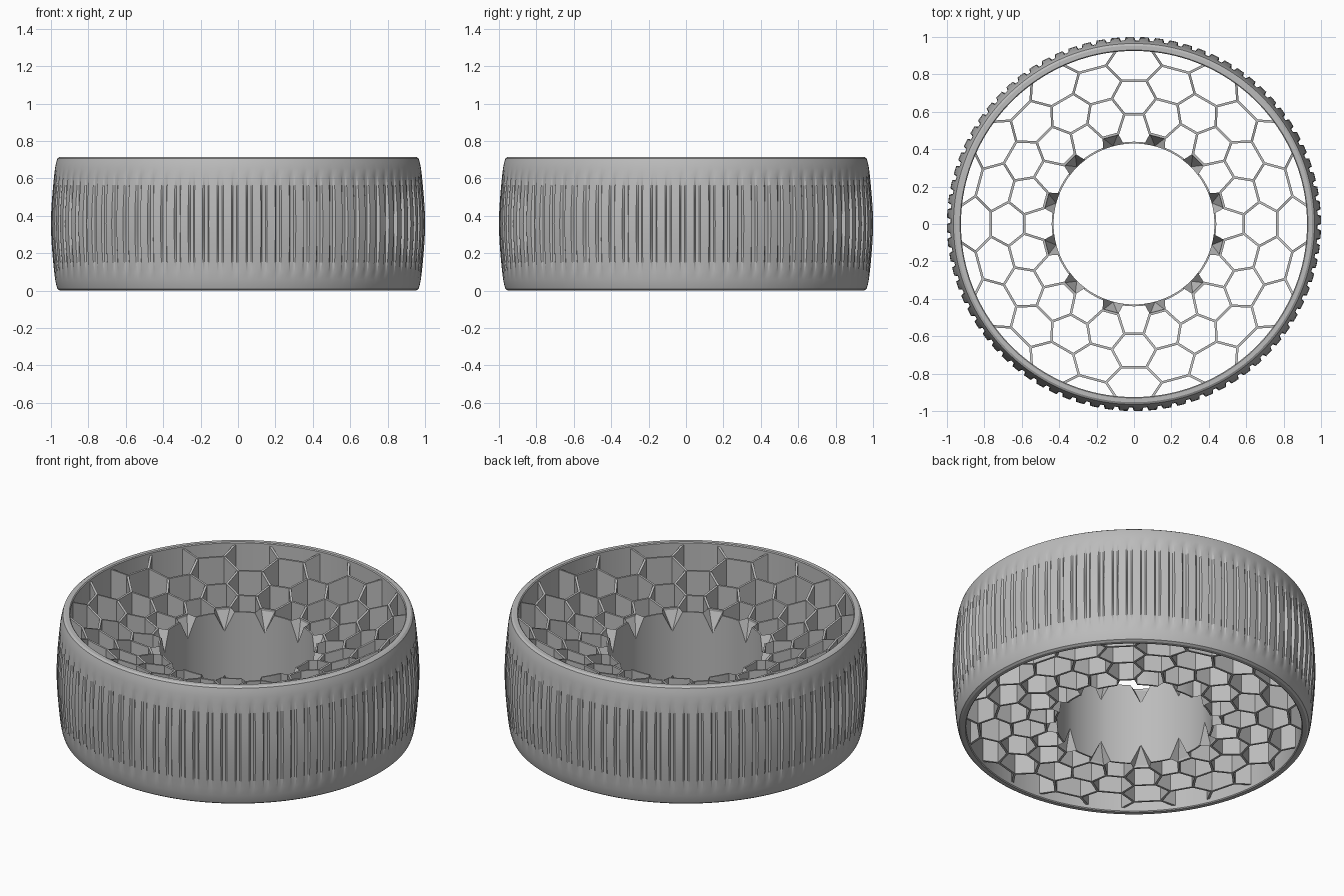
import bpy, bmesh
from math import cos, sin, radians, pi
from mathutils import Vector

old = bpy.data.objects.get("Cube")
if old:
    bpy.data.objects.remove(old, do_unlink=True)

HEIGHT = 0.715
FLOOR = 0.025
HUB_R = 0.43
RIM_R = 0.925

rubber = bpy.data.materials.new("grey_rubber")
rubber.use_nodes = True
rubber.diffuse_color = (0.5, 0.5, 0.5, 1)
rubber.node_tree.nodes["Principled BSDF"].inputs["Base Color"].default_value = (0.5, 0.5, 0.5, 1)


def polar(r, deg, z):
    a = radians(deg)
    return Vector((r * cos(a), r * sin(a), z))


def bowl(r):
    """Height of the dished upper side of the web."""
    return 0.52 + 0.18 * (max(0, r - HUB_R) / 0.5) ** 1.6


def finish(name, bm, smooth=None):
    bmesh.ops.recalc_face_normals(bm, faces=bm.faces)
    mesh = bpy.data.meshes.new(name)
    bm.to_mesh(mesh)
    bm.free()
    mesh.materials.append(rubber)
    ob = bpy.data.objects.new(name, mesh)
    bpy.context.collection.objects.link(ob)
    if smooth:
        bpy.ops.object.select_all(action='DESELECT')
        ob.select_set(True)
        bpy.context.view_layer.objects.active = ob
        bpy.ops.object.shade_smooth_by_angle(angle=radians(smooth))
    return ob


def closed_grid(bm, rows):
    """Join rows of points into a surface closed in both directions."""
    vs = [[bm.verts.new(p) for p in row] for row in rows]
    n, m = len(vs), len(vs[0])
    for i in range(n):
        for j in range(m):
            k, l = (i + 1) % n, (j + 1) % m
            bm.faces.new((vs[i][j], vs[k][j], vs[k][l], vs[i][l]))


# Tread band: barrel profile, with straight grooves that fade into the shoulders
half = [(0.93, 0), (0.953, 0), (0.965, 0.008), (0.972, 0.03), (0.978, 0.06),
        (0.983, 0.1), (0.989, 0.16), (0.995, 0.23), (0.999, 0.3)]
outer = half + [(1.0, HEIGHT / 2)] + [(r, HEIGHT - z) for r, z in reversed(half)]
profile = [(RIM_R, HEIGHT - 0.005), (RIM_R, 0.005)] + outer
GROOVES = 80
GROOVE_R = 0.982
bm = bmesh.new()
rows = []
for g in range(GROOVES):
    for part, cut in ((0, False), (0.28, False), (0.56, False), (0.66, True), (0.9, True)):
        deg = (g + part) * 360 / GROOVES
        rows.append([polar(min(r, GROOVE_R) if cut else r, deg, z) for r, z in profile])
closed_grid(bm, rows)
finish("tread_band", bm, 25)

# Hub sleeve, notched at both ends in front of each gusset
NOTCH = 7.5
DEPTH = 0.115
bm = bmesh.new()
rows = []
for k in range(12):
    for a in (-15, -11, -NOTCH, -NOTCH / 2, 0, NOTCH / 2, NOTCH, 11):
        dip = DEPTH * max(0, 1 - abs(a) / NOTCH)
        deg = 30 * k + 15 + a
        low, high = FLOOR + dip, bowl(HUB_R) - dip
        rows.append([polar(HUB_R, deg, low), polar(HUB_R, deg, high),
                     polar(HUB_R + 0.01, deg, high), polar(HUB_R + 0.01, deg, low)])
closed_grid(bm, rows)
finish("hub_sleeve", bm, 30)

# Gussets around the hub, each with a sloping pocket above and below
GUSSET_R = 0.49
bm = bmesh.new()
for k in range(12):
    mid = 30 * k + 15
    ends = []
    for z_in, z_out, z_tip in ((FLOOR, FLOOR, FLOOR + DEPTH),
                               (bowl(HUB_R), bowl(GUSSET_R), bowl(HUB_R) - DEPTH)):
        pts = [polar(HUB_R + 0.004, mid - NOTCH, z_in), polar(GUSSET_R, mid - 5, z_out),
               polar(GUSSET_R, mid + 5, z_out), polar(HUB_R + 0.004, mid + NOTCH, z_in)]
        ring = [bm.verts.new(p) for p in pts]
        tip = bm.verts.new(polar(HUB_R + 0.002, mid, z_tip))
        for i in range(3):
            bm.faces.new((ring[i], ring[i + 1], tip))
        ends.append(ring)
    for i in range(3):
        bm.faces.new((ends[0][i], ends[0][i + 1], ends[1][i + 1], ends[1][i]))
finish("hub_gussets", bm)

# Honeycomb web: upright walls along the edges of a bent hexagon grid
THICK = 0.013
bm = bmesh.new()


def wall(r1, d1, r2, d2):
    p, q = polar(r1, d1, 0), polar(r2, d2, 0)
    along = (q - p).normalized()
    side = Vector((-along.y, along.x, 0)) * THICK / 2
    p, q = p - along * THICK / 4, q + along * THICK / 4
    ring = (p - side, p + side, q + side, q - side)
    tops = (bowl(r1), bowl(r1), bowl(r2), bowl(r2))
    lo = [bm.verts.new((v.x, v.y, FLOOR)) for v in ring]
    hi = [bm.verts.new((v.x, v.y, t)) for v, t in zip(ring, tops)]
    bm.faces.new(lo)
    bm.faces.new(hi)
    for i in range(4):
        j = (i + 1) % 4
        bm.faces.new((lo[i], lo[j], hi[j], hi[i]))


zigzag = [(0.49, 10), (0.59, 5), (0.68, 10), (0.768, 5), (0.86, 10), (0.93, 6)]
for k in range(12):
    a = 30 * k
    for s in (-1, 1):
        for (r1, d1), (r2, d2) in zip(zigzag, zigzag[1:]):
            wall(r1, a + s * d1, r2, a + s * d2)
    for r, d in zigzag[:-1]:
        mid = a if d == 5 else a + 15
        wall(r, mid - 5, r, mid + 5)
finish("honeycomb_web", bm)
